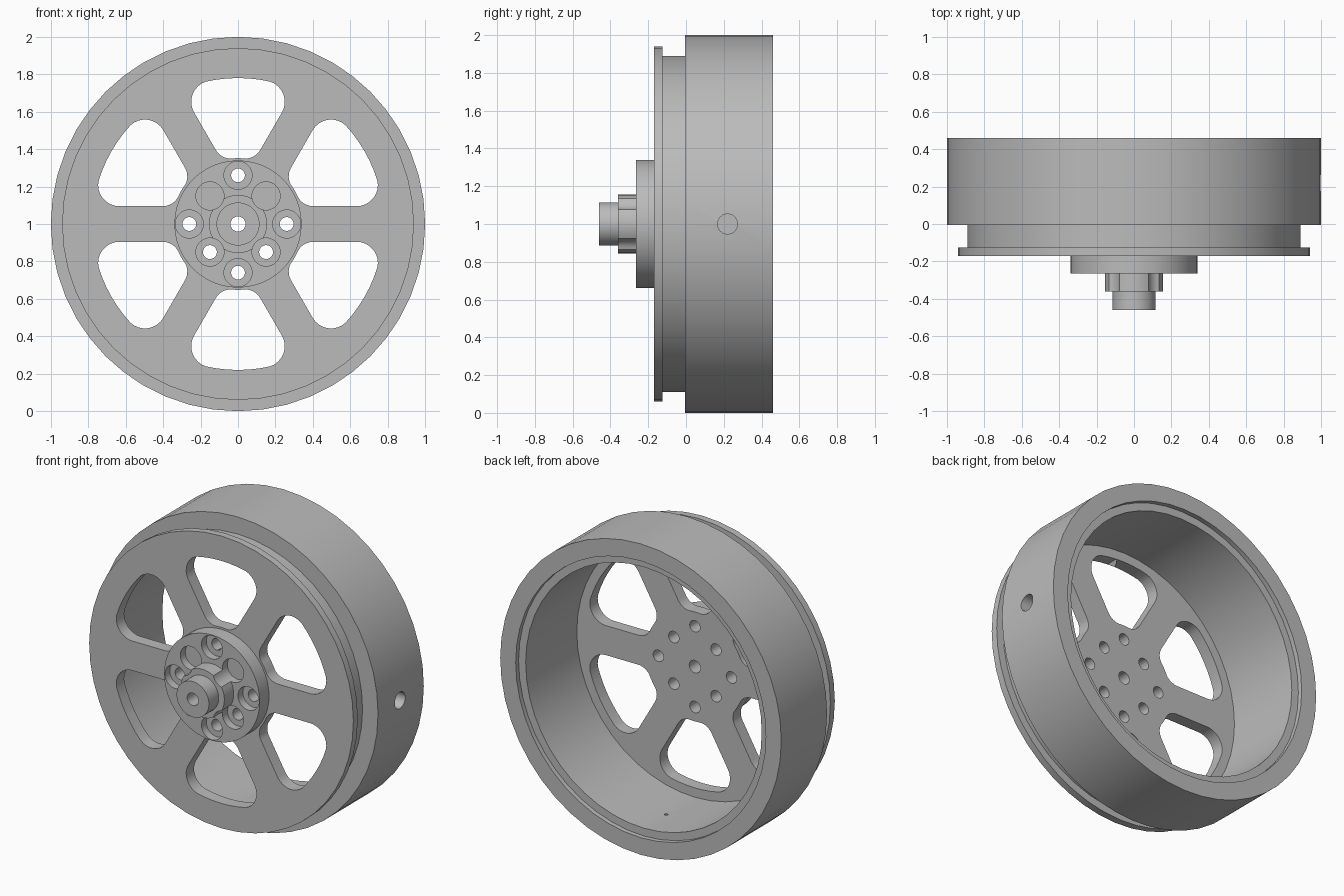
import bpy, bmesh, math
from mathutils import Vector, Matrix

cube = bpy.data.objects.get("Cube")
if cube:
    bpy.data.objects.remove(cube)

CENTRE_Z = 1.0
grey = bpy.data.materials.new("machined_grey")
grey.use_nodes = True
grey.diffuse_color = (0.5, 0.5, 0.5, 1)
grey.node_tree.nodes["Principled BSDF"].inputs["Base Color"].default_value = (0.5, 0.5, 0.5, 1)


def finish(name, bm):
    bmesh.ops.recalc_face_normals(bm, faces=bm.faces[:])
    mesh = bpy.data.meshes.new(name)
    bm.to_mesh(mesh)
    bm.free()
    mesh.materials.append(grey)
    obj = bpy.data.objects.new(name, mesh)
    bpy.context.collection.objects.link(obj)
    return obj


def lathe(name, profile, segments=48):
    """Turn a closed (radius, y) profile about the wheel axis."""
    bm = bmesh.new()
    rings = []
    for i in range(segments):
        a = math.tau * i / segments
        rings.append([bm.verts.new((r * math.cos(a), y, CENTRE_Z + r * math.sin(a)))
                      for r, y in profile])
    n = len(profile)
    for i in range(segments):
        a, b = rings[i], rings[(i + 1) % segments]
        for j in range(n):
            k = (j + 1) % n
            bm.faces.new((a[j], a[k], b[k], b[j]))
    return finish(name, bm)


def prism(bm, outline, y0, y1):
    """Extrude an (x, height above axis) outline along y."""
    front = [bm.verts.new((x, y0, CENTRE_Z + z)) for x, z in outline]
    back = [bm.verts.new((x, y1, CENTRE_Z + z)) for x, z in outline]
    bm.faces.new(front)
    bm.faces.new(back[::-1])
    for i in range(len(front)):
        j = (i + 1) % len(front)
        bm.faces.new((front[i], back[i], back[j], front[j]))


def circle(cx, cz, r, n=24):
    return [(cx + r * math.cos(math.tau * i / n), cz + r * math.sin(math.tau * i / n))
            for i in range(n)]


def fillet(p, corner, q, steps=8):
    """Circular rounding from p to q around a corner."""
    w = math.sin((p - corner).angle(q - corner) / 2)
    pts = []
    for i in range(steps + 1):
        t = i / steps
        a, b, c = (1 - t) ** 2, 2 * w * t * (1 - t), t * t
        pts.append((p * a + corner * b + q * c) / (a + b + c))
    return pts


def polar(r, angle):
    return Vector((r * math.cos(angle), r * math.sin(angle)))


def window_outline(spoke=0.095, inner=0.352, outer=0.78):
    """Rounded opening between two spokes, centred straight up."""
    a = math.radians(60)
    u, n = polar(1, a), polar(1, a + math.pi / 2)
    low = u * math.sqrt(inner ** 2 - spoke ** 2) + n * spoke
    high = u * math.sqrt(outer ** 2 - spoke ** 2) + n * spoke
    low_a, high_a = math.atan2(low.y, low.x), math.atan2(high.y, high.x)
    half = fillet(polar(inner, low_a + 0.06 / inner), low, low + u * 0.065)
    half += fillet(high - u * 0.14, high, polar(outer, high_a + 0.14 / outer))
    start = high_a + 0.14 / outer
    half += [polar(outer, start + (math.pi / 2 - start) * i / 3) for i in (1, 2)]
    mirrored = [Vector((-p.x, p.y)) for p in reversed(half)]
    return half + [Vector((0, outer))] + mirrored + [Vector((0, inner))]


def cut(obj, bm):
    cutter = finish("cutter", bm)
    cutter.hide_render = True
    mod = obj.modifiers.new("cut", 'BOOLEAN')
    mod.operation = 'DIFFERENCE'
    mod.solver = 'EXACT'
    mod.object = cutter
    bpy.context.view_layer.objects.active = obj
    bpy.ops.object.modifier_apply(modifier=mod.name)
    bpy.data.objects.remove(cutter)


# Wheel: spoked plate, flange, groove and hollow drum
wheel = lathe("wheel", [
    (0.04, -0.17), (0.94, -0.17), (0.94, -0.125), (0.89, -0.125), (0.89, -0.005),
    (1.0, -0.005), (1.0, 0.46), (0.89, 0.46), (0.89, 0.43), (0.84, 0.43),
    (0.84, -0.09), (0.04, -0.09)])

# Hub: bolt disc, collar and end boss around the bore
hub = lathe("hub", [
    (0.04, -0.17), (0.34, -0.17), (0.34, -0.265), (0.155, -0.265), (0.155, -0.36),
    (0.115, -0.36), (0.115, -0.46), (0.04, -0.46)])

# Bolt positions alternate between two radii
bolts = [polar(0.26 if i % 2 == 0 else 0.212, i * math.pi / 4) for i in range(8)]

# Six spoke windows
bm = bmesh.new()
outline = window_outline()
for i in range(6):
    turn = Matrix.Rotation(i * math.pi / 3, 2)
    prism(bm, [turn @ p for p in outline], -0.3, 0.05)
cut(wheel, bm)

# Bolt holes through plate and hub
for part in (wheel, hub):
    bm = bmesh.new()
    for b in bolts:
        prism(bm, circle(b.x, b.y, 0.037), -0.5, 0.05)
    cut(part, bm)

# Counterbores, which also notch the collar
bm = bmesh.new()
for b in bolts:
    prism(bm, circle(b.x, b.y, 0.075, 32), -0.5, -0.215)
cut(hub, bm)

# Blind hole in the drum side and a pinhole in its floor
bm = bmesh.new()
bmesh.ops.create_cone(
    bm, cap_ends=True, segments=24, radius1=0.053, radius2=0.053, depth=0.2,
    matrix=Matrix.Translation((1.01, 0.22, CENTRE_Z)) @ Matrix.Rotation(math.pi / 2, 4, 'Y'))
bmesh.ops.create_cone(
    bm, cap_ends=True, segments=12, radius1=0.011, radius2=0.011, depth=0.1,
    matrix=Matrix.Translation((0, 0.2, CENTRE_Z - 0.84)))
cut(wheel, bm)

# Smooth round walls, crisp edges
for part in (wheel, hub):
    bpy.ops.object.select_all(action='DESELECT')
    part.select_set(True)
    bpy.context.view_layer.objects.active = part
    bpy.ops.object.shade_smooth_by_angle(angle=math.radians(30))
